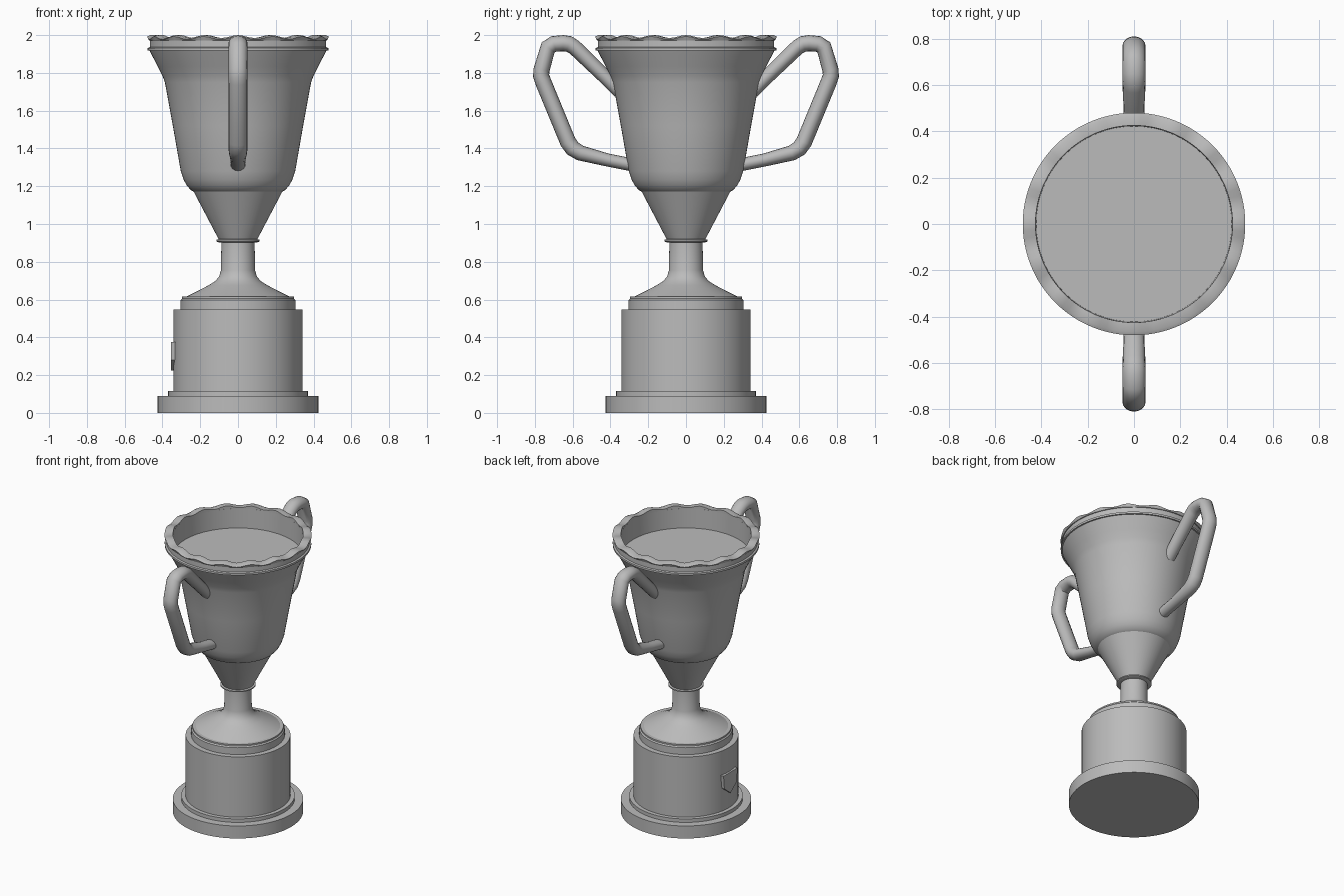
import bpy, bmesh, math

if "Cube" in bpy.data.objects:
    bpy.data.objects.remove(bpy.data.objects["Cube"])

metal = bpy.data.materials.new("grey_metal")
metal.diffuse_color = (0.5, 0.5, 0.5, 1)
metal.use_nodes = True
metal.node_tree.nodes["Principled BSDF"].inputs["Base Color"].default_value = metal.diffuse_color


def finish(obj, angle=30):
    obj.data.materials.append(metal)
    bpy.ops.object.select_all(action='DESELECT')
    bpy.context.view_layer.objects.active = obj
    obj.select_set(True)
    bpy.ops.object.shade_smooth_by_angle(angle=math.radians(angle))


def mesh_object(name, bm, angle=30):
    bmesh.ops.recalc_face_normals(bm, faces=bm.faces)
    me = bpy.data.meshes.new(name)
    bm.to_mesh(me)
    bm.free()
    obj = bpy.data.objects.new(name, me)
    bpy.context.collection.objects.link(obj)
    finish(obj, angle)
    return obj


def lathe(name, profile, n=64, closed=False, wave=None, angle=30):
    """Spin (radius, z) points about z; open profiles get flat end caps."""
    bm = bmesh.new()
    rings = []
    for k, (r, z) in enumerate(profile):
        ring = []
        for i in range(n):
            a = 2 * math.pi * i / n
            dr, dz = wave(k, a) if wave else (0, 0)
            ring.append(bm.verts.new(((r + dr) * math.cos(a), (r + dr) * math.sin(a), z + dz)))
        rings.append(ring)
    pairs = list(zip(rings, rings[1:]))
    if closed:
        pairs.append((rings[-1], rings[0]))
    for lo, hi in pairs:
        for i in range(n):
            j = (i + 1) % n
            bm.faces.new((lo[i], lo[j], hi[j], hi[i]))
    if not closed:
        bm.faces.new(rings[0])
        bm.faces.new(rings[-1])
    return mesh_object(name, bm, angle)


# stepped plinth
lathe("plinth", [(0.425, 0), (0.425, 0.09), (0.37, 0.09), (0.37, 0.115), (0.342, 0.115),
                 (0.342, 0.548), (0.305, 0.548), (0.305, 0.597), (0.297, 0.605),
                 (0.297, 0.615), (0.26, 0.615)])

# flared foot and stem
lathe("stem", [(0.285, 0.61), (0.22, 0.642), (0.155, 0.676), (0.12, 0.698), (0.1, 0.723),
               (0.09, 0.755), (0.088, 0.91)])

# thin collar below the cup
lathe("collar", [(0.1, 0.902), (0.115, 0.908), (0.115, 0.916), (0.1, 0.92)])

# cup body, with rim bands and shallow bowl floor inside
lathe("cup", [(0.095, 0.905), (0.235, 1.172), (0.25, 1.18), (0.272, 1.205), (0.288, 1.235),
              (0.303, 1.28), (0.345, 1.52), (0.387, 1.75), (0.4, 1.785), (0.425, 1.835),
              (0.455, 1.892), (0.468, 1.918), (0.478, 1.918), (0.478, 1.932), (0.467, 1.936),
              (0.467, 1.978), (0.425, 1.978), (0.422, 1.84)])


# scalloped rim
def scallop(k, a):
    return (0, 0.008 * math.cos(16 * a)) if k in (2, 3, 4) else (0, 0)


lathe("scalloped_rim", [(0.425, 1.968), (0.472, 1.972), (0.48, 1.985), (0.465, 1.992),
                        (0.425, 1.992)], n=96, closed=True, wave=scallop)

# two angular handles, tapered towards the lower joint
path = [(0.35, 1.70, 0.85), (0.44, 1.79, 0.88), (0.59, 1.935, 0.95), (0.62, 1.953, 1),
        (0.65, 1.957, 1), (0.70, 1.953, 1), (0.73, 1.935, 1), (0.765, 1.815, 1),
        (0.767, 1.785, 1), (0.755, 1.75, 1), (0.625, 1.435, 1), (0.60, 1.40, 1),
        (0.56, 1.376, 0.95), (0.42, 1.34, 0.8), (0.27, 1.31, 0.8)]
for side, label in ((1, "back_handle"), (-1, "front_handle")):
    cu = bpy.data.curves.new(label, 'CURVE')
    cu.dimensions = '3D'
    cu.bevel_depth = 0.043
    cu.bevel_resolution = 6
    cu.use_fill_caps = True
    sp = cu.splines.new('POLY')
    sp.points.add(len(path) - 1)
    for p, (y, z, r) in zip(sp.points, path):
        p.co = (0, y * side, z, 1)
        p.radius = r
    obj = bpy.data.objects.new(label, cu)
    bpy.context.collection.objects.link(obj)
    obj.scale.x = 1.17
    bpy.context.view_layer.objects.active = obj
    bpy.ops.object.select_all(action='DESELECT')
    obj.select_set(True)
    bpy.ops.object.convert(target='MESH')
    finish(bpy.context.object, 40)

# plain shield plate on the left side of the plinth
bm = bmesh.new()
outline = [(-0.08, 0.375), (0.08, 0.375), (0.07, 0.28), (0, 0.225), (-0.07, 0.28)]
face = bm.faces.new([bm.verts.new((-0.315, y, z)) for y, z in outline])
ext = bmesh.ops.extrude_face_region(bm, geom=[face])
bmesh.ops.translate(bm, vec=(-0.04, 0, 0),
                    verts=[v for v in ext["geom"] if isinstance(v, bmesh.types.BMVert)])
mesh_object("plinth_plate", bm)
